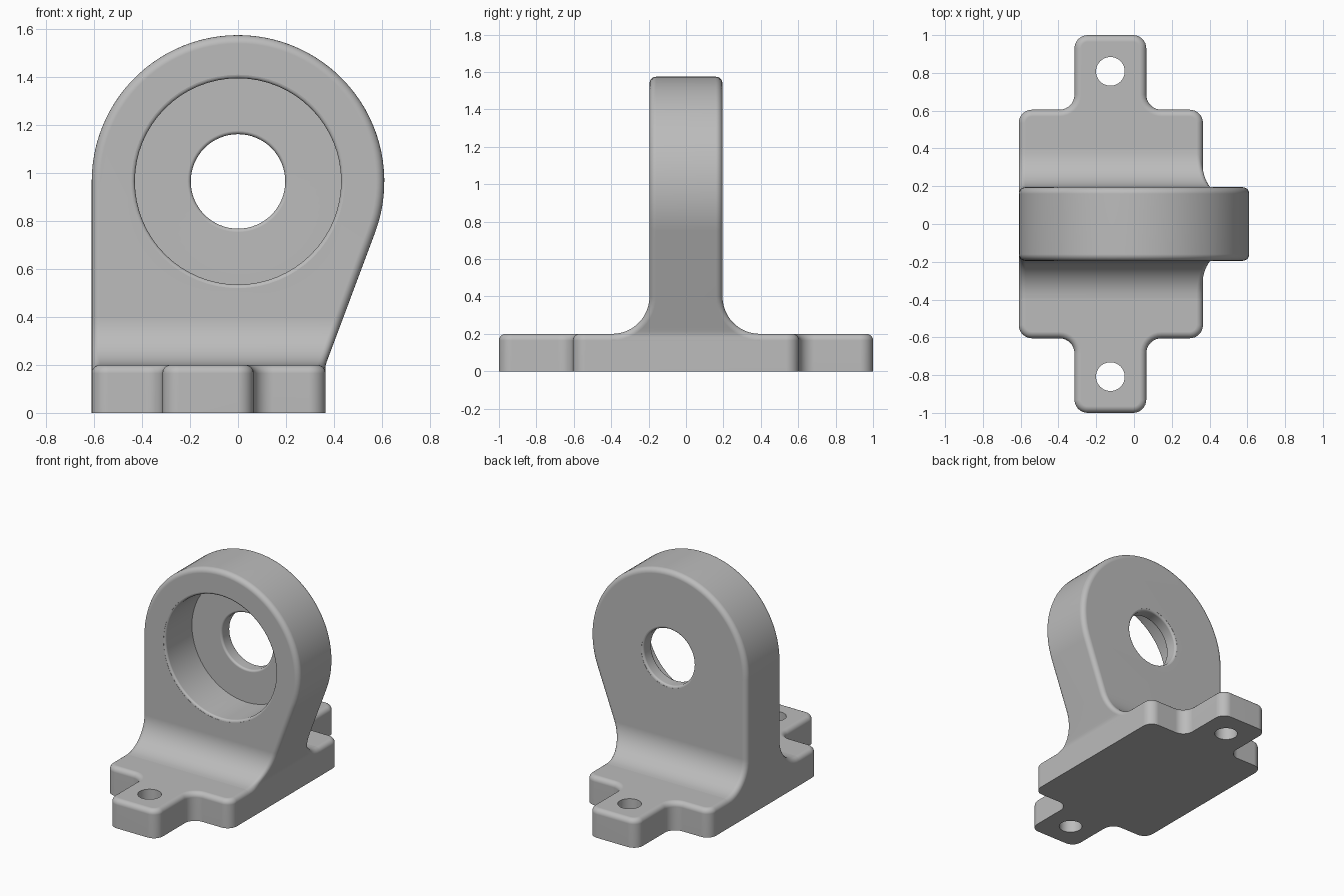
import bpy, bmesh
from math import sin, cos, pi, sqrt, acos, atan2
from mathutils import Vector

if "Cube" in bpy.data.objects:
    bpy.data.objects.remove(bpy.data.objects["Cube"], do_unlink=True)

grey = bpy.data.materials.new("machined_grey")
grey.use_nodes = True
grey.diffuse_color = (0.5, 0.5, 0.5, 1)
grey.node_tree.nodes["Principled BSDF"].inputs["Base Color"].default_value = (0.5, 0.5, 0.5, 1)

LEFT, RIGHT = -0.61, 0.365      # sides of the base
PLATE = 0.2                     # base thickness
HALF = 0.195                    # half thickness of the upright
ARCH, BORE_Z = 0.61, 0.965      # arch radius and bore height
EDGE = 0.035                    # edge rounding
FILLET = 0.2                    # fillet between upright and base
STEPS = 5


def make_object(name, verts, faces):
    mesh = bpy.data.meshes.new(name)
    bm = bmesh.new()
    vs = [bm.verts.new(v) for v in verts]
    for f in faces:
        bm.faces.new([vs[i] for i in f])
    bmesh.ops.recalc_face_normals(bm, faces=bm.faces[:])
    bm.to_mesh(mesh)
    bm.free()
    mesh.materials.append(grey)
    obj = bpy.data.objects.new(name, mesh)
    bpy.context.collection.objects.link(obj)
    return obj


def lathe(name, profile, centre, along_y, segments=64):
    """Revolve (radius, height) points into a closed solid."""
    verts, faces, n = [], [], len(profile)
    for r, h in profile:
        for j in range(segments):
            a = 2 * pi * j / segments
            p = (r * cos(a), h, r * sin(a)) if along_y else (r * cos(a), r * sin(a), h)
            verts.append(Vector(centre) + Vector(p))
    for i in range(n - 1):
        for j in range(segments):
            k = (j + 1) % segments
            faces.append([i * segments + j, i * segments + k,
                          (i + 1) * segments + k, (i + 1) * segments + j])
    faces.append(range(segments))
    faces.append(range((n - 1) * segments, n * segments))
    return make_object(name, verts, faces)


def select(obj):
    bpy.ops.object.select_all(action='DESELECT')
    obj.select_set(True)
    bpy.context.view_layer.objects.active = obj


def cut(obj, cutter):
    cutter.hide_render = True
    mod = obj.modifiers.new("cut", 'BOOLEAN')
    mod.operation, mod.solver, mod.object = 'DIFFERENCE', 'EXACT', cutter
    select(obj)
    bpy.ops.object.modifier_apply(modifier=mod.name)
    bpy.data.objects.remove(cutter, do_unlink=True)


def finish(obj):
    select(obj)
    bpy.ops.object.shade_smooth_by_angle(angle=pi / 6)
    mod = obj.modifiers.new("even_shading", 'WEIGHTED_NORMAL')
    mod.keep_sharp = True


# Base plate: cross-shaped outline with rounded corners and a rounded top edge
TAB_L, TAB_R, BODY_Y, TAB_Y = -0.315, 0.065, 0.605, 1.0
corners = [(LEFT, -BODY_Y), (TAB_L, -BODY_Y), (TAB_L, -TAB_Y), (TAB_R, -TAB_Y),
           (TAB_R, -BODY_Y), (RIGHT, -BODY_Y)]
corners += [(x, -y) for x, y in reversed(corners)]
corners = [Vector(c) for c in corners]


def outline(inset):
    points = []
    for i, p in enumerate(corners):
        u = (p - corners[i - 1]).normalized()
        v = (corners[(i + 1) % len(corners)] - p).normalized()
        q = p + inset * (Vector((-u.y, u.x)) + Vector((-v.y, v.x)))
        r = 0.07 - inset if u.cross(v) > 0 else 0.08 + inset
        centre = q + (v - u) * r
        for k in range(9):
            a = pi / 2 * k / 8
            points.append(centre + r * (u * sin(a) - v * cos(a)))
    return points


layers = [(0, 0)]
for k in range(STEPS + 1):
    a = pi / 2 * k / STEPS
    layers.append((EDGE * (1 - cos(a)), PLATE - EDGE * (1 - sin(a))))
verts, faces = [], []
for inset, z in layers:
    ring = outline(inset)
    n = len(ring)
    verts += [(p.x, p.y, z) for p in ring]
for i in range(len(layers) - 1):
    for j in range(n):
        k = (j + 1) % n
        faces.append([i * n + j, i * n + k, (i + 1) * n + k, (i + 1) * n + j])
faces += [range(n), range(len(verts) - n, len(verts))]
base = make_object("base_plate", verts, faces)
for y in (-0.808, 0.808):
    cut(base, lathe("bolt_hole", [(0.076, -0.1), (0.076, 0.3)], (-0.125, y, 0), False, 40))
finish(base)

# Upright: rows run up the left side, over the arch and down the tapered right side;
# each row crosses from the front face to the back face over two rounded edges
dx, dz = RIGHT, PLATE - BORE_Z
reach = sqrt(dx * dx + dz * dz)
tangent = atan2(dz, dx) + acos(ARCH / reach)
slope = (ARCH * cos(tangent) - RIGHT) / (BORE_Z + ARCH * sin(tangent) - PLATE)

columns = []
for k in range(STEPS + 1):
    a = pi / 2 * k / STEPS
    columns.append((-1, EDGE * (1 - sin(a)), EDGE * (1 - cos(a))))
columns += [(1, inset, depth) for _, inset, depth in reversed(columns)]


def side_row(t, left, sunk=False):
    row = []
    for s, inset, depth in columns:
        y = s * (HALF + FILLET * (1 - sin(t)) - sin(t) * depth)
        z = PLATE + FILLET * (1 - cos(t)) - cos(t) * depth
        x = LEFT + inset if left else RIGHT + slope * max(z - PLATE, 0) - inset
        if sunk:
            x, z = x + (0.01 if left else -0.01), PLATE / 2
        row.append((x, y, z))
    return row


def arch_row(a):
    return [((ARCH - i) * cos(a), s * (HALF - d), BORE_Z + (ARCH - i) * sin(a))
            for s, i, d in columns]


def side_rows(left):
    return [side_row(0, left, True)] + [side_row(pi / 2 * k / 12, left) for k in range(13)]


ARC = 56
rows = side_rows(True)
m = len(rows)
rows += [arch_row(pi + (tangent - pi) * k / ARC) for k in range(ARC + 1)]
rows += reversed(side_rows(False))
n, last, c = len(rows), len(rows) - 1, len(columns)
verts = [p for row in rows for p in row]
faces = [[i * c + k, i * c + k + 1, (i + 1) * c + k + 1, (i + 1) * c + k]
         for i in range(last) for k in range(c - 1)]
for k in (0, c - 1):
    # fillet strips, then the flat face above them
    faces += [[i * c + k, (i + 1) * c + k, (last - i - 1) * c + k, (last - i) * c + k]
              for i in range(m - 1)]
    faces.append([i * c + k for i in range(m - 1, n - m + 1)])
faces.append(list(range(c)) + list(reversed(range(last * c, n * c))))
upright = make_object("bearing_upright", verts, faces)

# Stepped bore: wide front pocket and narrow through hole with softened rims
POCKET, HOLE, FLOOR, RIM = 0.43, 0.197, 0.1, 0.015


def rim(radius, y, into):
    """Quarter-round flare ending at plane y; into is the direction into the solid."""
    return [(radius + RIM * (1 - cos(a)), y + into * RIM * (1 - sin(a)))
            for a in (pi / 2 * k / 4 for k in range(5))]


front_rim = rim(POCKET, -HALF + 0.001, 1)
floor_rim = rim(HOLE, FLOOR, 1)
back_rim = rim(HOLE, HALF - 0.001, -1)
profile = [(POCKET + RIM, -0.3)] + front_rim[::-1] + [(POCKET, FLOOR)]
profile += floor_rim[::-1] + back_rim + [(HOLE + RIM, 0.3)]
cut(upright, lathe("bore_cutter", profile, (0, 0, BORE_Z), True))
finish(upright)
